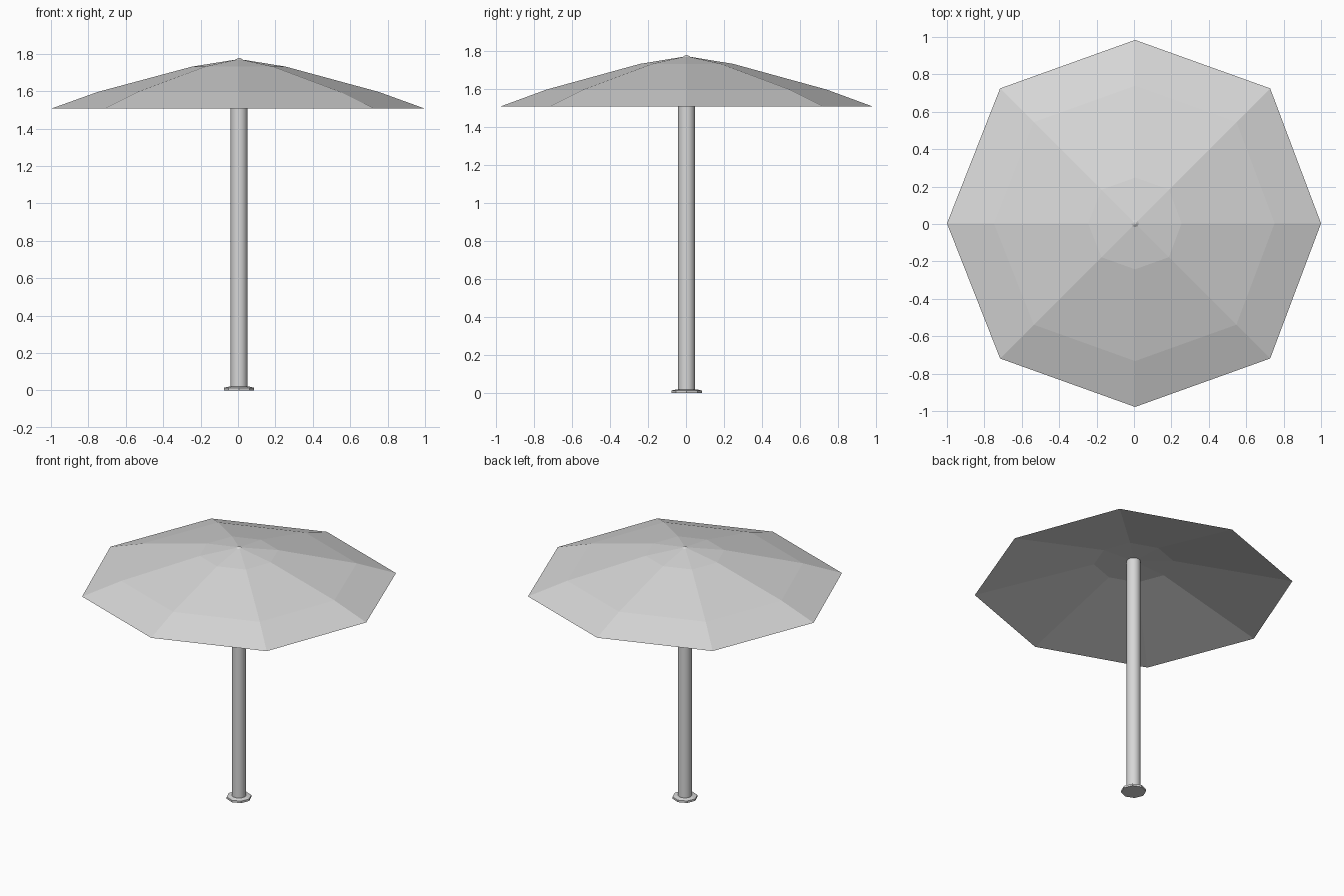
import bpy
import bmesh
from math import radians, pi, cos, sin

cube = bpy.data.objects.get("Cube")
if cube:
    bpy.data.objects.remove(cube)

grey = bpy.data.materials.new("light_grey")
grey.use_nodes = True
grey.diffuse_color = (0.68, 0.68, 0.68, 1)
grey.node_tree.nodes["Principled BSDF"].inputs["Base Color"].default_value = (0.68, 0.68, 0.68, 1)

AXIS_X, AXIS_Y = 0.006, 0.003  # the pole stands slightly off the rim's centre


def lathe(name, outline, profile, close_bottom=False, close_top=False):
    """Stack scaled copies of an outline at (scale, z) and bridge them."""
    bm = bmesh.new()
    rings = [[bm.verts.new((AXIS_X + x * s, AXIS_Y + y * s, z)) for x, y in outline]
             for s, z in profile]
    n = len(outline)
    for low, high in zip(rings, rings[1:]):
        for i in range(n):
            j = (i + 1) % n
            bm.faces.new((low[i], low[j], high[j], high[i]))
    if close_bottom:
        bm.faces.new(rings[0][::-1])
    if close_top:
        bm.faces.new(rings[-1])
    mesh = bpy.data.meshes.new(name)
    bm.to_mesh(mesh)
    bm.free()
    mesh.materials.append(grey)
    obj = bpy.data.objects.new(name, mesh)
    bpy.context.collection.objects.link(obj)
    return obj


def circle(sides):
    return [(cos(2 * pi * i / sides), sin(2 * pi * i / sides)) for i in range(sides)]


# Eight-panelled canopy: straight lining below, bowed panels and small peak above
d = 0.722
octagon = [(0.994, 0), (d, d), (0, 0.981), (-d, d),
           (-1.006, 0), (-d, -d), (0, -0.981), (d, -d)]
lathe("canopy", octagon,
      [(0.04, 1.705), (0.25, 1.695), (1, 1.506), (0.75, 1.596), (0.25, 1.731),
       (0.02, 1.768), (0.005, 1.777)],
      close_bottom=True, close_top=True)

# Round pole
pole = lathe("pole", circle(16), [(0.045, 0.015), (0.045, 1.72)], close_top=True)
bpy.ops.object.select_all(action="DESELECT")
pole.select_set(True)
bpy.context.view_layer.objects.active = pole
bpy.ops.object.shade_smooth_by_angle(angle=radians(40))

# Octagonal foot plate with a sloped rim
lathe("foot_plate", circle(8), [(0.08, 0), (0.08, 0.014), (0.055, 0.02)],
      close_bottom=True, close_top=True)
